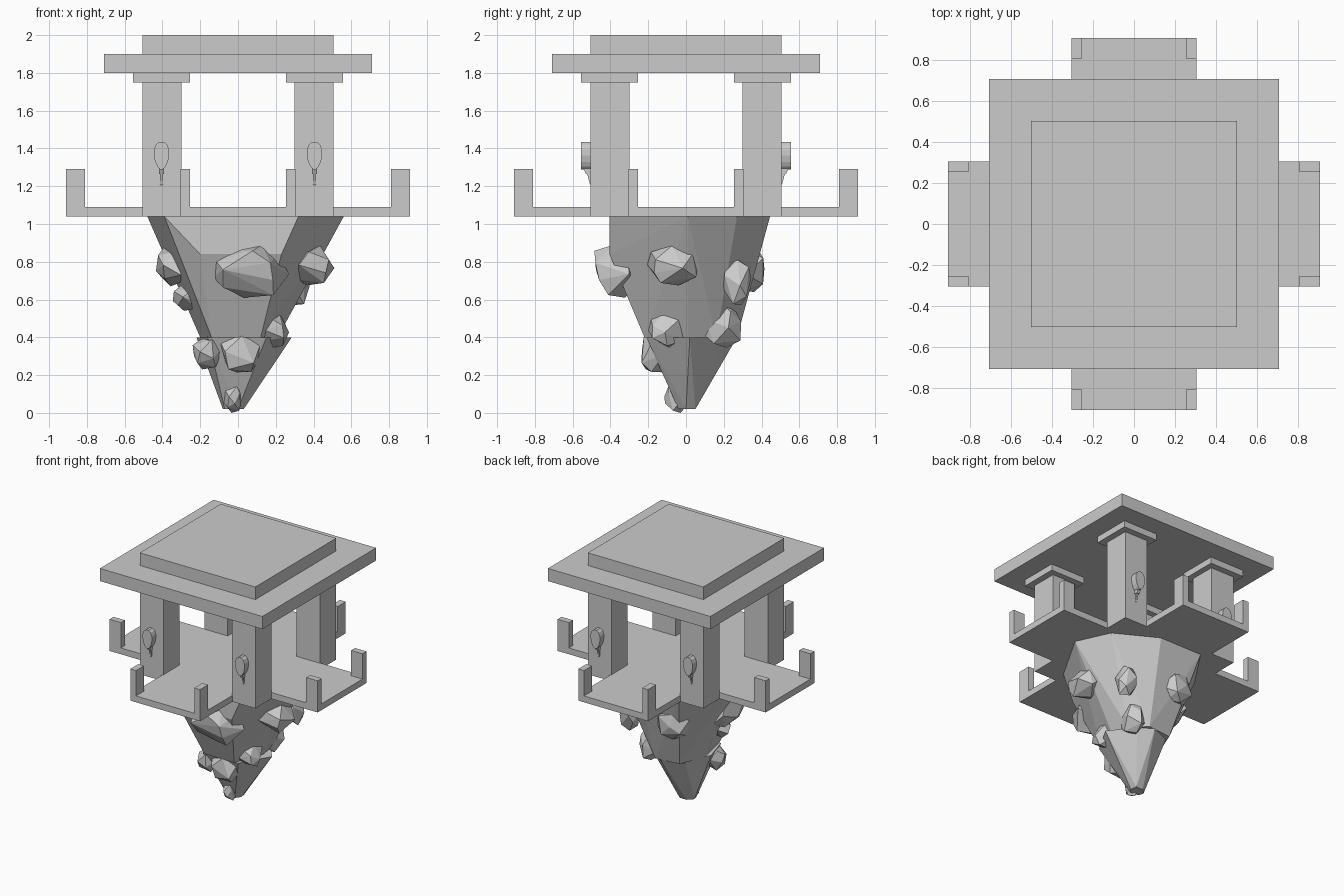
import bpy, bmesh, math, random
from mathutils import Vector

if "Cube" in bpy.data.objects:
    bpy.data.objects.remove(bpy.data.objects["Cube"])

random.seed(7)


def finish(name, bm):
    bmesh.ops.recalc_face_normals(bm, faces=bm.faces)
    me = bpy.data.meshes.new(name)
    bm.to_mesh(me)
    bm.free()
    ob = bpy.data.objects.new(name, me)
    bpy.context.collection.objects.link(ob)
    return ob


def box(name, x0, x1, y0, y1, z0, z1):
    bm = bmesh.new()
    bmesh.ops.create_cube(bm, size=1)
    for v in bm.verts:
        v.co = Vector(((x0 + x1) / 2 + v.co.x * (x1 - x0),
                       (y0 + y1) / 2 + v.co.y * (y1 - y0),
                       (z0 + z1) / 2 + v.co.z * (z1 - z0)))
    return finish(name, bm)


def hull(name, points):
    bm = bmesh.new()
    for p in points:
        bm.verts.new(p)
    bmesh.ops.convex_hull(bm, input=bm.verts[:])
    bmesh.ops.delete(bm, geom=[v for v in bm.verts if not v.link_faces], context='VERTS')
    bmesh.ops.dissolve_limit(bm, angle_limit=0.02, verts=bm.verts[:], edges=bm.edges[:])
    return finish(name, bm)


def boulder(name, center, radii):
    # hull of evenly spread, jittered directions, fitted to the given radii
    pts, n = [], 15
    for i in range(n):
        z = 1 - 2 * (i + 0.5) / n
        a = i * 2.4 + random.uniform(-0.4, 0.4)
        r = math.sqrt(1 - z * z)
        pts.append(Vector((r * math.cos(a), r * math.sin(a), z)) * random.uniform(0.85, 1.1))
    for k in range(3):
        lo, hi = min(p[k] for p in pts), max(p[k] for p in pts)
        for p in pts:
            p[k] = center[k] + radii[k] * (2 * (p[k] - lo) / (hi - lo) - 1)
    return hull(name, pts)


# Roof
box("roof_slab", -0.71, 0.71, -0.71, 0.71, 1.8, 1.9)
box("roof_cap", -0.505, 0.505, -0.505, 0.505, 1.9, 2.0)

# Cross-shaped floor
bm = bmesh.new()
a, b = 0.305, 0.91
cross = [(-a, -b), (a, -b), (a, -a), (b, -a), (b, a), (a, a),
         (a, b), (-a, b), (-a, a), (-b, a), (-b, -a), (-a, -a)]
face = bm.faces.new([bm.verts.new((x, y, 1.04)) for x, y in cross])
ext = bmesh.ops.extrude_face_region(bm, geom=[face])
for v in ext["geom"]:
    if isinstance(v, bmesh.types.BMVert):
        v.co.z = 1.09
finish("floor", bm)

# Pillars, capitals, wall ornaments and balcony posts
for sx in (-1, 1):
    for sy in (-1, 1):
        def span(s, lo, hi):
            return sorted((s * lo, s * hi))
        px, py = span(sx, 0.3, 0.505), span(sy, 0.3, 0.505)
        box("pillar", *px, *py, 1.04, 1.8)
        cx, cy = span(sx, 0.255, 0.555), span(sy, 0.255, 0.555)
        box("capital", *cx, *cy, 1.75, 1.8)
        box("balcony_post", *span(sx, 0.255, 0.305), *span(sy, 0.81, 0.91), 1.08, 1.29)
        box("balcony_post", *span(sx, 0.81, 0.91), *span(sy, 0.255, 0.305), 1.08, 1.29)

        # egg-shaped disc with a tapering tail
        egg = []
        for i in range(14):
            t = 2 * math.pi * i / 14
            w = 0.041 * (1 + 0.2 * math.sin(t))
            for y in (0.50, 0.555):
                egg.append((sx * 0.405 + w * math.cos(t), sy * y, 1.362 + 0.075 * math.sin(t)))
        hull("ornament_disc", egg)
        hull("ornament_tail", [(sx * 0.405 + dx, sy * y, z) for dx in (-0.012, 0.012)
                               for y, z in ((0.50, 1.30), (0.545, 1.30), (0.53, 1.265), (0.50, 1.27))])
        hull("ornament_tip", [(sx * 0.405 + dx, sy * y, z) for dx in (-0.007, 0.007)
                              for y, z in ((0.50, 1.27), (0.525, 1.27), (0.508, 1.21), (0.50, 1.20))])

# Hanging rock: wide upper body and narrow lower tip
top = [(-0.39, -0.405), (0.32, -0.405), (0.56, 0.01), (0.44, 0.27),
       (0.12, 0.445), (-0.25, 0.445), (-0.48, 0.1)]
mid = [(-0.14, -0.22), (0.12, -0.22), (0.21, 0.01), (0.19, 0.16),
       (0.08, 0.27), (-0.12, 0.25), (-0.2, 0.05)]
hull("rock_upper", [(x, y, 1.04) for x, y in top] + [(x, y, 0.4) for x, y in mid]
     + [(-0.2, -0.405, 0.84), (0.23, -0.405, 0.84)])
low_top = [(-0.16, -0.21), (0.15, -0.21), (0.285, 0.02), (0.14, 0.2),
           (0.03, 0.27), (-0.13, 0.2), (-0.22, 0.0)]
low_end = [(-0.07, -0.03), (0.0, -0.04), (0.03, 0.0), (0.02, 0.05), (-0.04, 0.05), (-0.08, 0.01)]
hull("rock_lower", [(x, y, 0.4) for x, y in low_top] + [(x, y, 0.02) for x, y in low_end])

# Boulders stuck on the rock: centre, radii
boulders = [
    ((0.07, -0.35, 0.75), (0.20, 0.135, 0.14)),
    ((0.40, -0.07, 0.78), (0.11, 0.135, 0.105)),
    ((0.30, 0.27, 0.69), (0.08, 0.075, 0.12)),
    ((0.18, -0.10, 0.44), (0.09, 0.10, 0.10)),
    ((0.17, 0.19, 0.47), (0.08, 0.10, 0.125)),
    ((0.01, -0.15, 0.33), (0.11, 0.085, 0.115)),
    ((-0.03, -0.055, 0.08), (0.05, 0.06, 0.08)),
    ((-0.35, -0.03, 0.78), (0.085, 0.15, 0.11)),
    ((-0.11, 0.33, 0.75), (0.14, 0.085, 0.11)),
    ((-0.27, -0.06, 0.61), (0.075, 0.08, 0.07)),
    ((-0.16, -0.13, 0.32), (0.08, 0.09, 0.09)),
]
for c, r in boulders:
    boulder("boulder", c, r)
